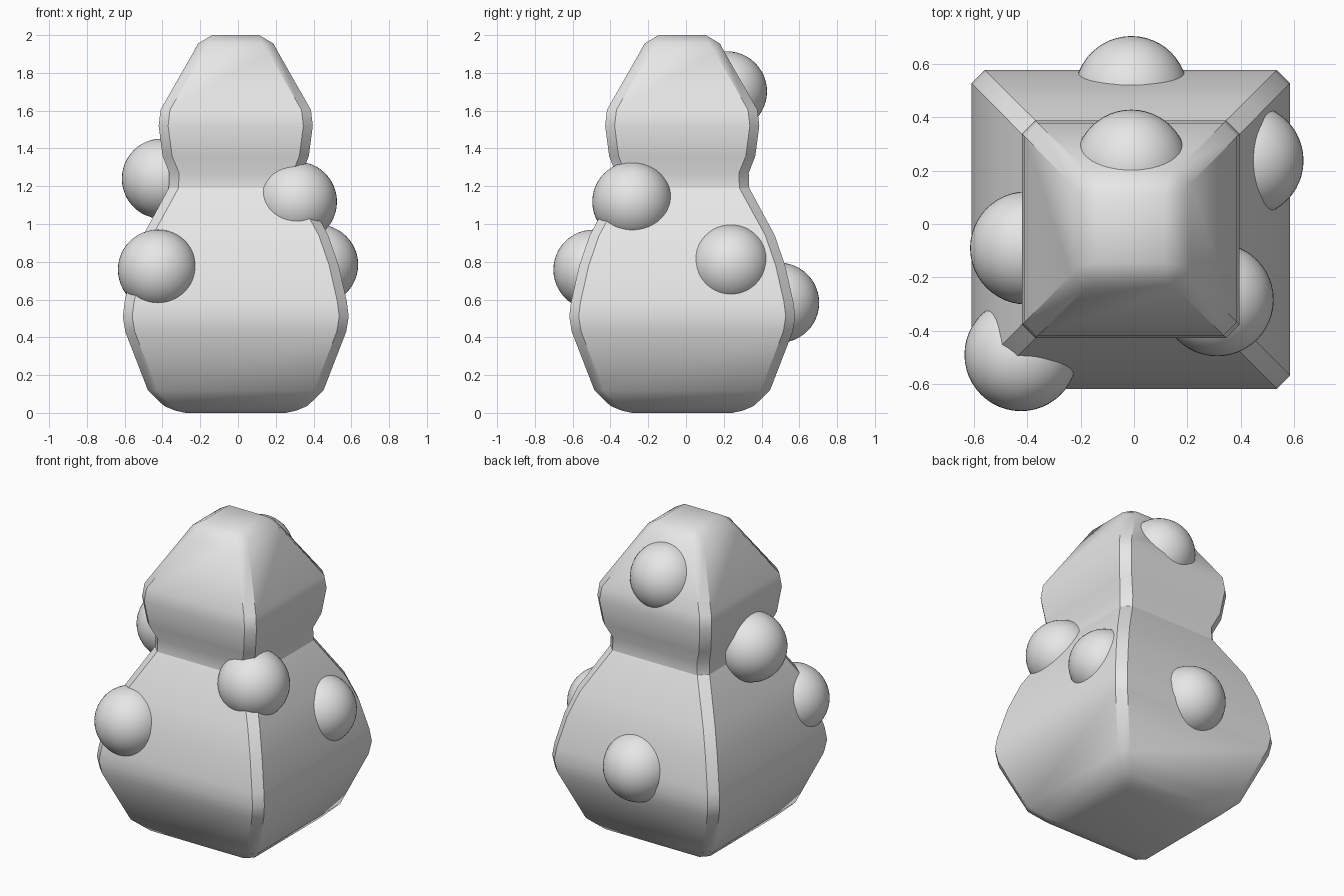
import bpy, bmesh

if "Cube" in bpy.data.objects:
    bpy.data.objects.remove(bpy.data.objects["Cube"])

# single light grey for every part
grey = bpy.data.materials.new("light_grey")
grey.diffuse_color = (0.8, 0.8, 0.8, 1)
grey.use_nodes = True
grey.node_tree.nodes["Principled BSDF"].inputs["Base Color"].default_value = grey.diffuse_color

CX, CY = -0.012, -0.02
# body profile: height, half width, corner chamfer
PROFILE = [
    (0.0, 0.265, 0.0), (0.012, 0.32, 0.03), (0.037, 0.38, 0.045),
    (0.12, 0.465, 0.05), (0.43, 0.585, 0.05), (0.51, 0.598, 0.05),
    (0.59, 0.588, 0.05), (0.78, 0.545, 0.05), (0.94, 0.49, 0.05),
    (1.19, 0.355, 0.052), (1.27, 0.352, 0.052), (1.36, 0.387, 0.05),
    (1.52, 0.408, 0.05), (1.605, 0.398, 0.05), (1.91, 0.224, 0.052),
    (1.955, 0.2, 0.06), (2.0, 0.125, 0.0),
]


def ring(bm, z, h, c):
    k = h - c
    pts = [(k, -h), (h, -k), (h, k), (k, h), (-k, h), (-h, k), (-h, -k), (-k, -h)]
    return [bm.verts.new((CX + x, CY + y, z)) for x, y in pts]


# two-lobed square body with chamfered corners
bm = bmesh.new()
rings = [ring(bm, *p) for p in PROFILE]
for a, b in zip(rings, rings[1:]):
    for i in range(8):
        j = (i + 1) % 8
        bm.faces.new((a[i], a[j], b[j], b[i]))
bm.faces.new(rings[0][::-1])
bm.faces.new(rings[-1])
bmesh.ops.remove_doubles(bm, verts=bm.verts, dist=0.001)
bmesh.ops.recalc_face_normals(bm, faces=bm.faces)
for f in bm.faces:
    f.smooth = True
# sharp chamfer edges up the sides, and a sharp neck crease
for e in bm.edges:
    z0, z1 = sorted(v.co.z for v in e.verts)
    rising = z1 - z0 > 0.01
    if (rising and z0 > 0.1 and z1 < 1.93) or (not rising and abs(z0 - 1.19) < 0.01):
        e.smooth = False
mesh = bpy.data.meshes.new("body")
bm.to_mesh(mesh)
bm.free()
mesh.materials.append(grey)
bpy.context.collection.objects.link(bpy.data.objects.new("body", mesh))

# round balls set into the sides
BALLS = {
    "front_left_ball": (-0.424, -0.49, 0.758),
    "left_neck_ball": (-0.403, -0.09, 1.24),
    "front_right_ball": (0.312, -0.284, 1.118),
    "right_ball": (0.424, 0.238, 0.785),
    "back_body_ball": (-0.01, 0.493, 0.583),
    "back_head_ball": (-0.01, 0.217, 1.702),
}
for name, loc in BALLS.items():
    bpy.ops.mesh.primitive_uv_sphere_add(segments=48, ring_count=24, radius=0.212, location=loc)
    ball = bpy.context.object
    ball.name = name
    ball.data.materials.append(grey)
    bpy.ops.object.shade_smooth()
